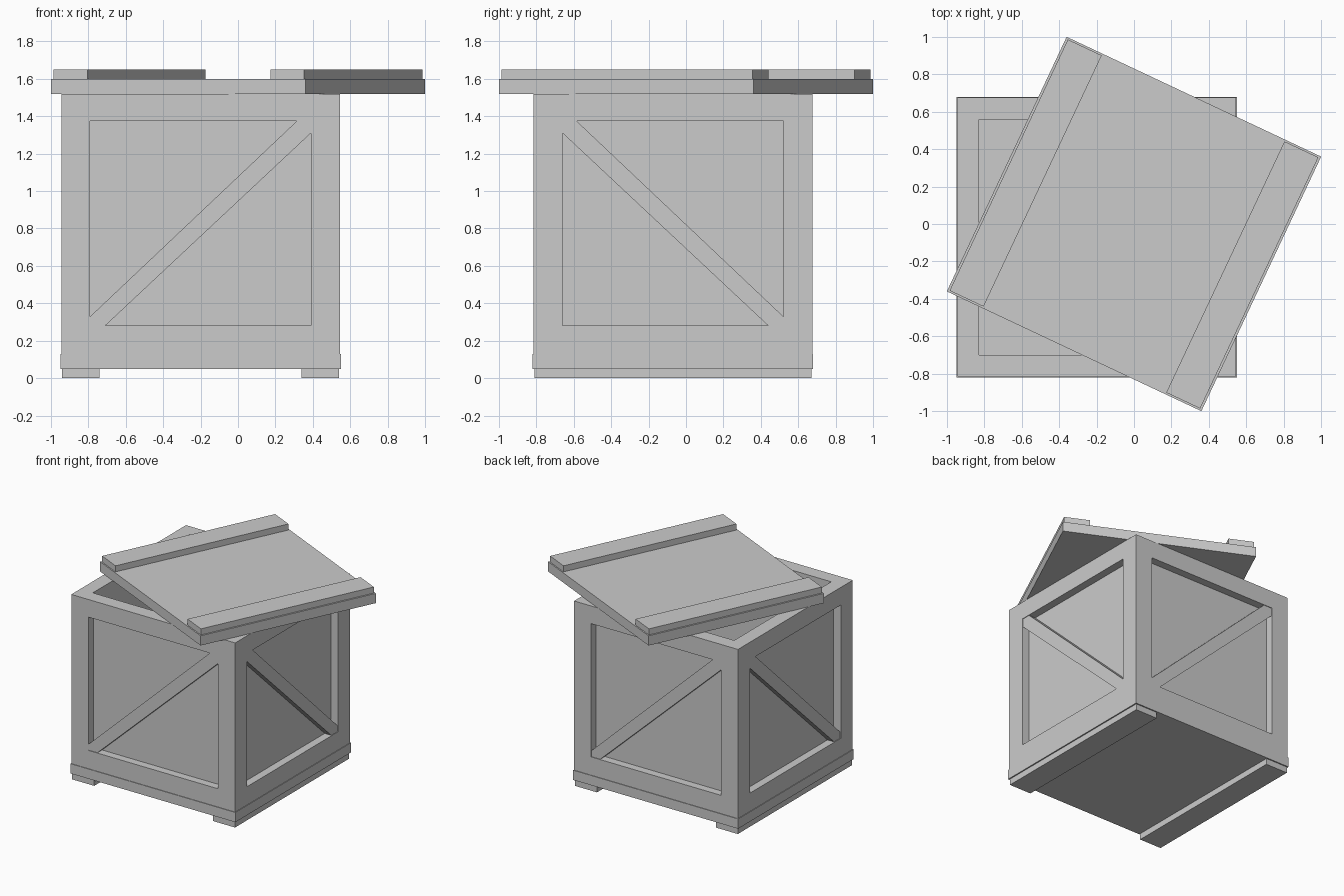
import bpy, bmesh, math
from mathutils import Matrix, Vector

if "Cube" in bpy.data.objects:
    bpy.data.objects.remove(bpy.data.objects["Cube"])

CX, CY = -0.20, -0.07          # centre of the crate body
LID_TURN = Matrix.Rotation(math.radians(-25.2), 4, 'Z')


def finish(name, bm, matrix=Matrix()):
    bmesh.ops.recalc_face_normals(bm, faces=bm.faces[:])
    mesh = bpy.data.meshes.new(name)
    bm.to_mesh(mesh)
    bm.free()
    obj = bpy.data.objects.new(name, mesh)
    obj.matrix_world = matrix
    bpy.context.collection.objects.link(obj)
    return obj


def box_bm(x0, x1, y0, y1, z0, z1):
    bm = bmesh.new()
    bmesh.ops.create_cube(bm, size=1)
    for v in bm.verts:
        v.co = Vector(((x0, x1)[v.co.x > 0], (y0, y1)[v.co.y > 0], (z0, z1)[v.co.z > 0]))
    return bm


def inset(bm, face, thickness, depth):
    bm.normal_update()
    bmesh.ops.inset_individual(bm, faces=[face], thickness=thickness, depth=depth,
                               use_even_offset=True)


crate = Matrix.Translation((CX, CY, 0))

# Crate body: framed sides with recessed panels and an open hollow top
bm = box_bm(-0.745, 0.745, -0.745, 0.745, 0.13, 1.52)
bm.normal_update()
sides = [f for f in bm.faces if abs(f.normal.z) < 0.5]
top = next(f for f in bm.faces if f.normal.z > 0.5)
for f in sides:
    inset(bm, f, 0.155, 0)
    for v in f.verts:
        v.co.z = 1.375 if v.co.z > 0.8 else 0.28
    inset(bm, f, 0, -0.065)
inset(bm, top, 0.115, 0)
inset(bm, top, 0, -1.37)
finish("crate_body", bm, crate)

# Base slab and two skids
finish("base_slab", box_bm(-0.75, 0.75, -0.75, 0.75, 0.05, 0.13), crate)
for side, x in (("left", -0.64), ("right", 0.64)):
    finish(side + "_skid", box_bm(x - 0.1, x + 0.1, -0.74, 0.74, 0, 0.05), crate)

# Diagonal braces, clipped to the corners of each recess
RISING = [(-0.59, 0.28), (-0.51, 0.28), (0.59, 1.31), (0.59, 1.375), (0.515, 1.375), (-0.59, 0.33)]
FALLING = [(-x, z) for x, z in RISING]
for i, (name, outline) in enumerate((("front", RISING), ("right", FALLING),
                                     ("back", RISING), ("left", FALLING))):
    bm = bmesh.new()
    face = bm.faces.new([bm.verts.new((x, -0.74, z)) for x, z in outline])
    ext = bmesh.ops.extrude_face_region(bm, geom=[face])
    bmesh.ops.translate(bm, vec=(0, 0.06, 0),
                        verts=[g for g in ext["geom"] if isinstance(g, bmesh.types.BMVert)])
    finish(name + "_brace", bm, crate @ Matrix.Rotation(i * math.pi / 2, 4, 'Z'))

# Turned lid with two battens
finish("lid", box_bm(-0.752, 0.752, -0.752, 0.752, 1.52, 1.60), LID_TURN)
for side, x in (("left", -0.64), ("right", 0.64)):
    finish(side + "_lid_batten", box_bm(x - 0.1, x + 0.1, -0.742, 0.742, 1.60, 1.65), LID_TURN)
